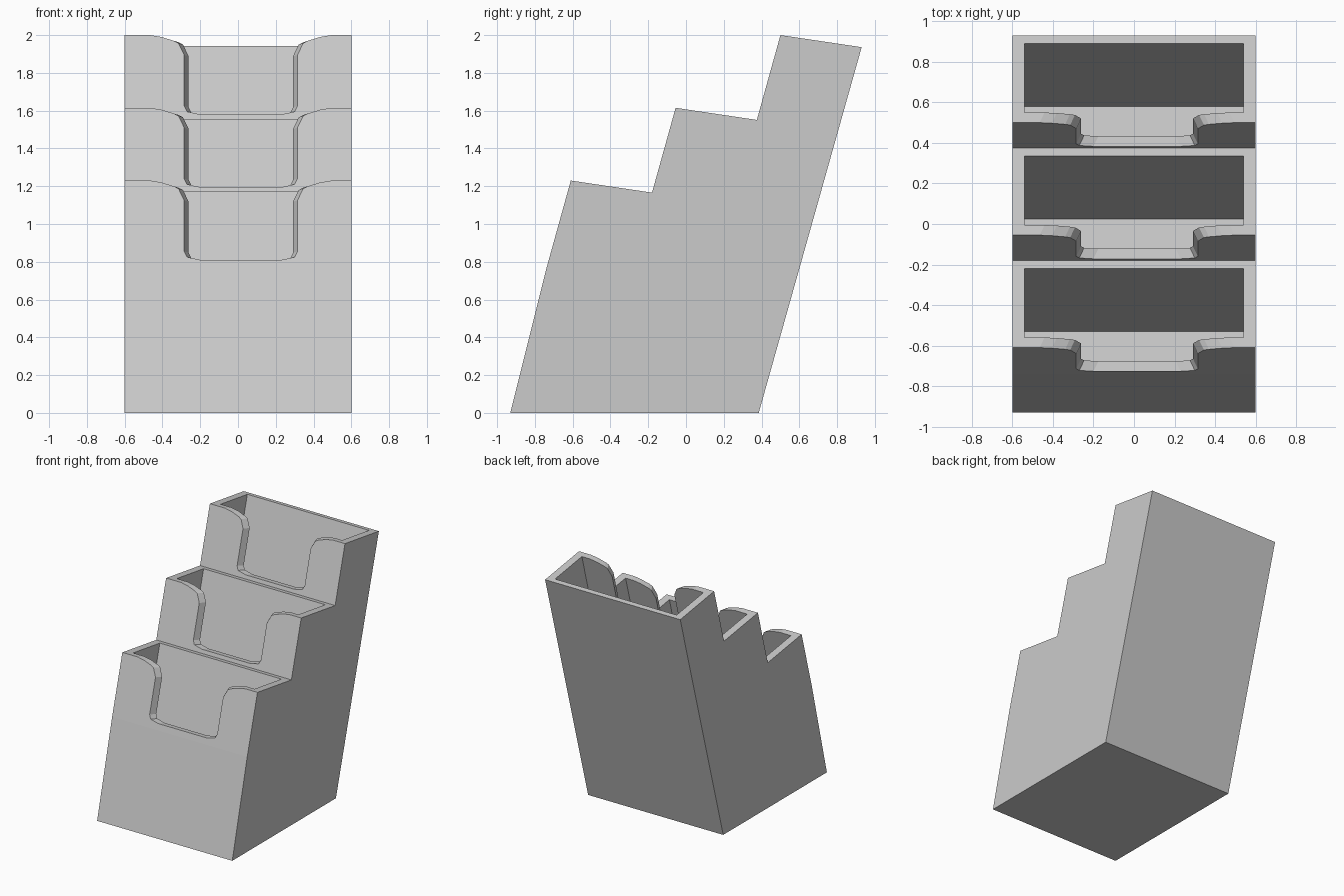
import bpy, bmesh

if "Cube" in bpy.data.objects:
    bpy.data.objects.remove(bpy.data.objects["Cube"])

LEAN = 0.278          # backward lean of the walls, y per z
STEP = (0.555, 0.385)  # offset from one pocket to the next


def loft(name, ring_a, ring_b):
    """Closed solid between two matching rings of points."""
    bm = bmesh.new()
    a = [bm.verts.new(p) for p in ring_a]
    b = [bm.verts.new(p) for p in ring_b]
    bm.faces.new(a)
    bm.faces.new(b[::-1])
    n = len(a)
    for i in range(n):
        j = (i + 1) % n
        bm.faces.new((a[i], b[i], b[j], a[j]))
    bmesh.ops.recalc_face_normals(bm, faces=bm.faces)
    me = bpy.data.meshes.new(name)
    bm.to_mesh(me)
    bm.free()
    ob = bpy.data.objects.new(name, me)
    bpy.context.collection.objects.link(ob)
    return ob


def prism(name, profile, half_width):
    return loft(name, [(-half_width, y, z) for y, z in profile],
                [(half_width, y, z) for y, z in profile])


def cut(target, cutter):
    cutter.hide_render = True
    mod = target.modifiers.new("cut", 'BOOLEAN')
    mod.operation = 'DIFFERENCE'
    mod.solver = 'EXACT'
    mod.object = cutter
    bpy.context.view_layer.objects.active = target
    bpy.ops.object.modifier_apply(modifier=mod.name)
    bpy.data.objects.remove(cutter)


# stepped, leaning body
body = prism("stepped_holder_body", [
    (-0.93, 0), (0.385, 0), (0.93, 1.936), (0.5, 2.0), (0.375, 1.551),
    (-0.055, 1.615), (-0.18, 1.166), (-0.61, 1.23), (-0.74, 0.762)], 0.6)

# half outline of the front opening: distance from centre, height below rim
half = [(0.486, 0.1), (0.486, 0.001), (0.42, -0.01), (0.355, -0.03),
        (0.33, -0.043), (0.3, -0.105), (0.3, -0.375), (0.285, -0.405),
        (0.215, -0.42)]
outline = [(-1, x, z) for x, z in half] + [(1, x, z) for x, z in half[::-1]]


def notch_ring(y_top, z_top, depth):
    inset = 0.48 * depth
    return [(0.015 + s * (x - inset), y_top + z * LEAN + depth,
             z_top + z - 0.15 * depth) for s, x, z in outline]


for i in range(3):
    dy, dz = STEP[0] * i, STEP[1] * i
    # deep pocket
    pocket = [(-0.56, 1.2225), (-0.22, 1.172), (-0.53, 0.06), (-0.87, 0.11)]
    over = 0.1
    pocket[0] = (pocket[0][0] + over * LEAN, pocket[0][1] + over)
    pocket[1] = (pocket[1][0] + over * LEAN, pocket[1][1] + over)
    cut(body, prism("pocket_cutter", [(y + dy, z + dz) for y, z in pocket], 0.54))
    # finger opening in the front wall
    y, z = -0.61 + dy, 1.23 + dz
    cut(body, loft("notch_cutter", notch_ring(y, z, -0.04), notch_ring(y, z, 0.12)))
